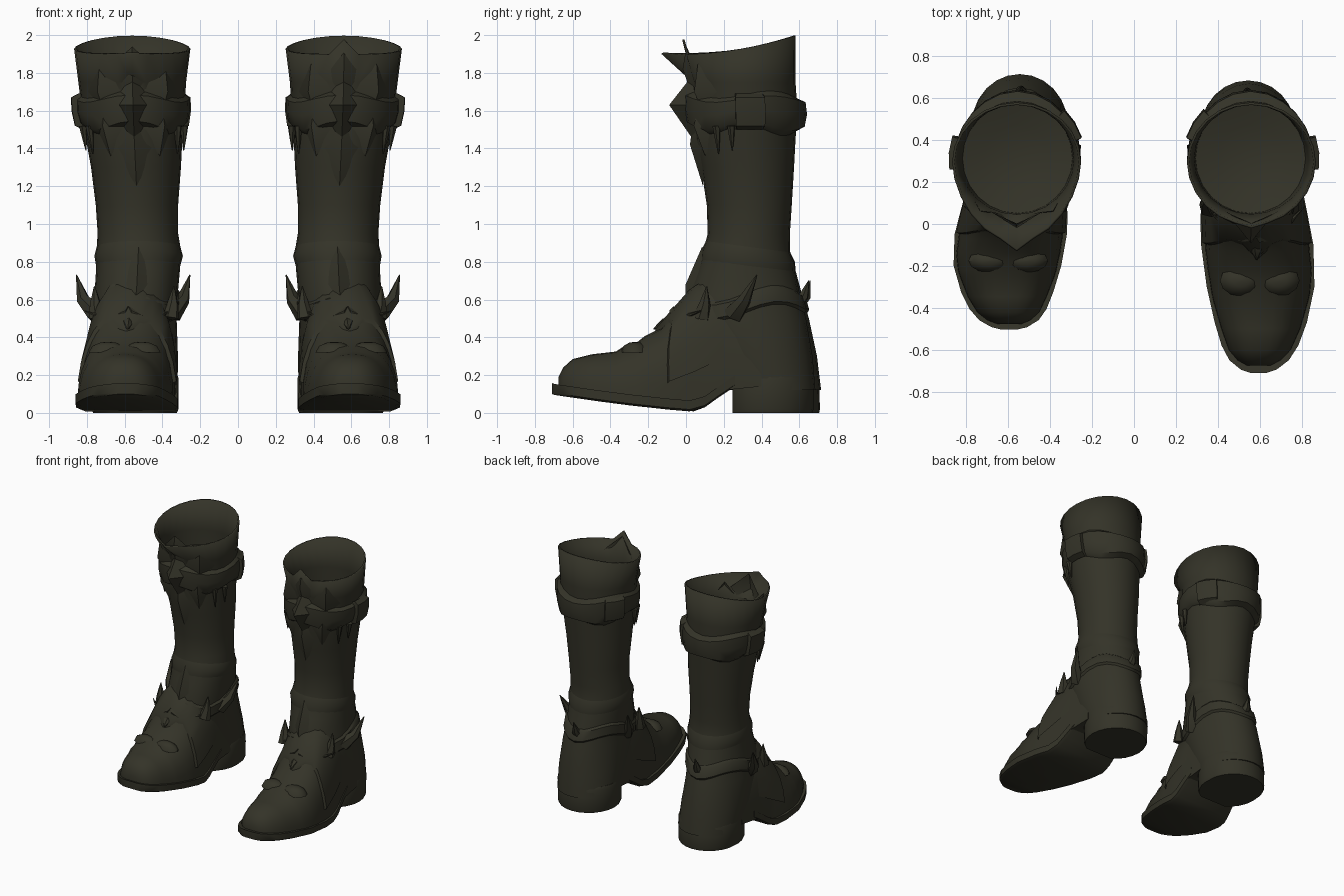
import bpy, bmesh, math
from mathutils import Vector

if "Cube" in bpy.data.objects:
    bpy.data.objects.remove(bpy.data.objects["Cube"])

leather = bpy.data.materials.new("dark_olive_leather")
leather.diffuse_color = (0.034, 0.033, 0.021, 1)
leather.use_nodes = True
leather.node_tree.nodes["Principled BSDF"].inputs["Base Color"].default_value = leather.diffuse_color

# shaft rings: z, y front, y back, half width, centre x
SHAFT = [(.12, .22, .685, .225, .545), (.3, .1, .67, .232, .55), (.5, .0, .635, .225, .55),
         (.62, .01, .605, .22, .54), (.75, .06, .575, .222, .53), (.85, .09, .55, .225, .525),
         (.95, .115, .55, .213, .53), (1.1, .11, .56, .218, .535), (1.3, .08, .572, .238, .54),
         (1.45, .05, .58, .255, .55), (1.6, .04, .59, .272, .555), (1.75, .035, .58, .285, .56),
         (1.98, .01, .58, .31, .56)]
# foot slices: y, centre x, half width, z bottom, z top
FOOT = [(-.675, .595, .06, .12, .19), (-.65, .597, .105, .11, .24), (-.6, .6, .15, .10, .285),
        (-.5, .605, .19, .09, .31), (-.37, .605, .228, .07, .325), (-.33, .605, .237, .06, .352),
        (-.27, .603, .244, .05, .365), (-.22, .6, .25, .05, .405), (-.13, .59, .25, .03, .45),
        (-.05, .585, .247, .03, .55), (.02, .575, .243, .03, .64), (.09, .57, .238, .05, .72),
        (.2, .56, .232, .12, .74), (.4, .55, .225, .14, .6)]


def sample(table, t):
    """Linear lookup in a table keyed on its first column."""
    t = min(max(t, table[0][0]), table[-1][0])
    for a, b in zip(table, table[1:]):
        if t <= b[0]:
            k = (t - a[0]) / (b[0] - a[0])
            return [p + (q - p) * k for p, q in zip(a[1:], b[1:])]


def on_shaft(z, a, off=0):
    """Point on the shaft; angle 0 is the front, +90 the outer side."""
    yf, yb, hx, cx = sample(SHAFT, z)
    return Vector((cx + (hx + off) * math.sin(a),
                   (yf + yb) / 2 - ((yb - yf) / 2 + off) * math.cos(a), z))


def on_foot(y, phi, off=0):
    cx, hw, zb, zt = sample(FOOT, y)
    c, s = math.cos(phi), math.sin(phi)
    return Vector((cx + (hw + off) * math.copysign(abs(c) ** .85, c), y,
                   zb + (zt - zb + off) * max(s, 0) ** .85))


def build(name, verts, faces, left, solid=0, angle=40):
    """Make one object; the left boot is mirrored with a shorter foot."""
    out = []
    for x, y, z in verts:
        if left:
            if z < .9:
                if y < .1:
                    y = .1 + (y - .1) * .745
                elif y > .45:
                    y += .035 * (1 - z / .9)
            x = -x
        out.append((x, y, z))
    me = bpy.data.meshes.new(name)
    me.from_pydata(out, [], faces)
    bm = bmesh.new()
    bm.from_mesh(me)
    bmesh.ops.recalc_face_normals(bm, faces=bm.faces)
    bm.to_mesh(me)
    bm.free()
    ob = bpy.data.objects.new(name, me)
    bpy.context.collection.objects.link(ob)
    me.materials.append(leather)
    if solid:
        m = ob.modifiers.new("thickness", 'SOLIDIFY')
        m.thickness, m.offset = solid, -1
    bpy.ops.object.select_all(action='DESELECT')
    ob.select_set(True)
    bpy.context.view_layer.objects.active = ob
    bpy.ops.object.shade_smooth_by_angle(angle=math.radians(angle))


def loft(name, rows, left, closed=True, caps=(0, 0), **kw):
    n = len(rows[0])
    faces = [(i * n + j, i * n + (j + 1) % n, (i + 1) * n + (j + 1) % n, (i + 1) * n + j)
             for i in range(len(rows) - 1) for j in range(n if closed else n - 1)]
    if caps[0]:
        faces.append(tuple(range(n)))
    if caps[1]:
        faces.append(tuple(range((len(rows) - 1) * n, len(rows) * n)))
    build(name, [v for r in rows for v in r], faces, left, **kw)


def spike(name, base, mid, tip, r, left):
    """Curved thorn: hexagonal rings tapering to a tip."""
    pts = [Vector(base), Vector(mid), Vector(tip)]
    d = (pts[2] - pts[0]).normalized()
    u = d.orthogonal().normalized()
    v = d.cross(u)
    rows = [[p + rad * (u * math.cos(k * math.pi / 3) + v * math.sin(k * math.pi / 3))
             for k in range(6)] for p, rad in zip(pts, (r, r * .6, .003))]
    loft(name, rows, left, caps=(1, 1))


def facet(name, z, a, wide, up, down, h, left, lean=0):
    """Raised diamond plate on the shaft."""
    rim = [on_shaft(z + up, a, .012), on_shaft(z, a + wide, -.005),
           on_shaft(z - down, a, .005), on_shaft(z, a - wide, -.005)]
    build(name, rim + [on_shaft(z + lean, a, h)],
          [(k, (k + 1) % 4, 4) for k in range(4)], left, angle=45)


N = 24
RING = [2 * math.pi * k / N for k in range(N)]
ARC = [math.pi * k / 14 for k in range(15)]

for left in (False, True):
    side = "left_" if left else "right_"
    tip_y, tip_z = (-.13, 1.9) if left else (-.02, 1.975)

    # shaft with a rim rising to the back and a point at the front
    rows = [[on_shaft(r[0], a) for a in RING] for r in SHAFT[:-1]]
    rim = []
    for a in RING:
        p = on_shaft(1.96, a)
        p.z = 1.937 - .05 * math.cos(a) + .01 * math.cos(2 * a)
        p.y -= (.1 if left else .02) * max(0, math.cos(a)) ** 2
        rim.append(p)
    rim[0] = Vector((.56, tip_y, tip_z))
    rows.append(rim)
    loft(side + "shaft", rows, left, caps=(1, 0), solid=.012)

    # lining floor closing the shaft below the rim
    rows = [[on_shaft(1.63, a, -.01) for a in RING]]
    for s, dz in ((.6, .03), (.2, .045)):
        rows.append([Vector((.556, .315, 1.63 - dz)) + s * (p - Vector((.556, .315, 1.63)))
                     for p in rows[0]])
    loft(side + "lining", rows, left, caps=(0, 1))

    # foot upper
    loft(side + "foot", [[on_foot(s[0], p) for p in ARC] for s in FOOT], left, caps=(1, 1))

    # sole
    rows = []
    for y, hw, zb in ((-.71, .04, .10), (-.695, .085, .095), (-.65, .142, .088), (-.58, .183, .078),
                      (-.47, .22, .062), (-.3, .257, .04), (-.1, .268, .018), (.02, .258, .008),
                      (.1, .248, .03), (.17, .24, .08), (.26, .232, .14)):
        cx = sample(FOOT, y)[0]
        zt = zb + .058
        rows.append([(cx - hw, y, zt), (cx + hw, y, zt), (cx + hw, y, zb + .01),
                     (cx + hw * .9, y, zb), (cx - hw * .9, y, zb), (cx - hw, y, zb + .01)])
    loft(side + "sole", rows, left, caps=(1, 1))

    # heel block, flat at the front
    rows = [[(.545 + w * math.sin(a), max(.245, .44 - d * math.cos(a)), z) for a in RING]
            for z, w, d in ((0, .222, .23), (.02, .23, .235), (.18, .231, .236), (.2, .225, .225))]
    loft(side + "heel", rows, left, caps=(1, 1))

    # calf strap with wavy edges, bulging at front and back
    rows = []
    for t, off in ((0, .0), (.12, .022), (.5, .03), (.88, .024), (1, .0)):
        row = []
        for a in RING:
            lo = 1.5 + .025 * math.cos(4 * a) - .03 * max(0, -math.cos(a)) ** 4
            hi = 1.685 + .02 * math.cos(3 * a)
            extra = .022 * abs(math.cos(a)) ** 4 * (1 if 0 < t < 1 else 0)
            row.append(on_shaft(lo + (hi - lo) * t, a, off + extra))
        rows.append(row)
    loft(side + "calf_strap", rows, left)

    # strap buckles: curved plates on both sides
    for nm, a0, out in (("outer", 95, .056), ("inner", -122, .05)):
        rows = [[on_shaft(z, math.radians(a0 + d), o if abs(d) < 15 else 0) for d in (-16, -14, 0, 14, 16)]
                for z, o in ((1.5, .01), (1.52, out - .006), (1.6, out), (1.67, out - .006), (1.69, .01))]
        loft(side + nm + "_buckle", rows, left, closed=False)

    # front mask of raised diamond plates
    for nm, z, a, w, up, dn, h, lean in (
            ("crest", 1.82, 0, .45, .12, .14, .045, .0), ("nose", 1.63, 0, .55, .14, .2, .128, 0),
            ("chin", 1.4, 0, .5, .12, .2, .035, .02),
            ("brow_a", 1.7, .6, .5, .15, .1, .05, .0), ("brow_b", 1.7, -.6, .5, .15, .1, .05, .0),
            ("cheek_a", 1.52, .55, .5, .12, .16, .052, .0), ("cheek_b", 1.52, -.55, .5, .12, .16, .052, .0),
            ("tongue", .68, 0, .75, .2, .15, .035, 0)):
        facet(side + "mask_" + nm, z, a, w, up, dn, h, left, lean)

    # hanging thorns under the strap
    for nm, s in (("outer", 1), ("inner", -1)):
        for k, (a, ln) in enumerate(((1.3, .13), (1.0, .15))):
            p = on_shaft(1.52, s * a, .015)
            q = on_shaft(1.52 - ln, s * a, .02)
            spike(f"{side}{nm}_thorn_{k}", p, (p + q) / 2, q, .022, left)

    # instep cover with a pointed front edge
    rows = []
    for t, off in ((0, -.01), (.04, .018), (.5, .016), (1, .0)):
        row = []
        for p in ARC[1:-1]:
            c = abs(math.cos(p))
            y0 = -.17 + .1 * math.sin(c * math.pi) * (1 - c) + .07 * c
            row.append(on_foot(y0 + t * (.2 - y0), p, off))
        rows.append(row)
    loft(side + "instep_cover", rows, left, closed=False)
    spike(side + "instep_point", (.585, -.05, .47), (.585, -.12, .47), (.585, -.172, .445), .05, left)
    for s in (1, -1):
        spike(f"{side}instep_ridge_{s}", (.58, -.06, .53), (.58 + s * .1, -.06, .49),
              (.58 + s * .23, .08, .54), .035, left)
        # soft lobes across the vamp
        rows = [[Vector((.6 + s * .09, -.27, .32)) +
                 Vector((.1 * w * math.cos(b), .075 * w * math.sin(b), h)) for b in RING[::2]]
                for w, h in ((1, 0), (.8, .035), (.4, .052), (.05, .056))]
        loft(f"{side}vamp_lobe_{s}", rows, left, caps=(0, 1))

    # ankle strap running to the back
    rows = []
    for t, off in ((0, 0), (.15, .015), (.85, .015), (1, 0)):
        row = []
        for a in RING:
            lo = .53 + .03 * math.cos(3 * a) - .03 * math.cos(a)
            row.append(on_shaft(lo + .1 * t, a, off))
        rows.append(row)
    loft(side + "ankle_strap", rows, left)

    # ankle spikes: side horns, upright thorns, back spur
    for nm, s in (("outer", 1), ("inner", -1)):
        spike(f"{side}{nm}_horn", (.55 + s * .19, .25, .52), (.555 + s * .265, .31, .6),
              (.555 + s * .3, .375, .73), .06, left)
        spike(f"{side}{nm}_upright", (.55 + s * .19, .08, .5), (.55 + s * .205, .1, .58),
              (.55 + s * .21, .11, .67), .05, left)
    spike(side + "back_spur", (.54, .575, .58), (.54, .625, .62), (.54, .65, .7), .045, left)

    # ankle crease roll
    rows = [[on_shaft(z + .03 * math.cos(a), a, o) for a in RING]
            for z, o in ((.78, 0), (.83, .01), (.88, 0))]
    loft(side + "ankle_fold", rows, left)
